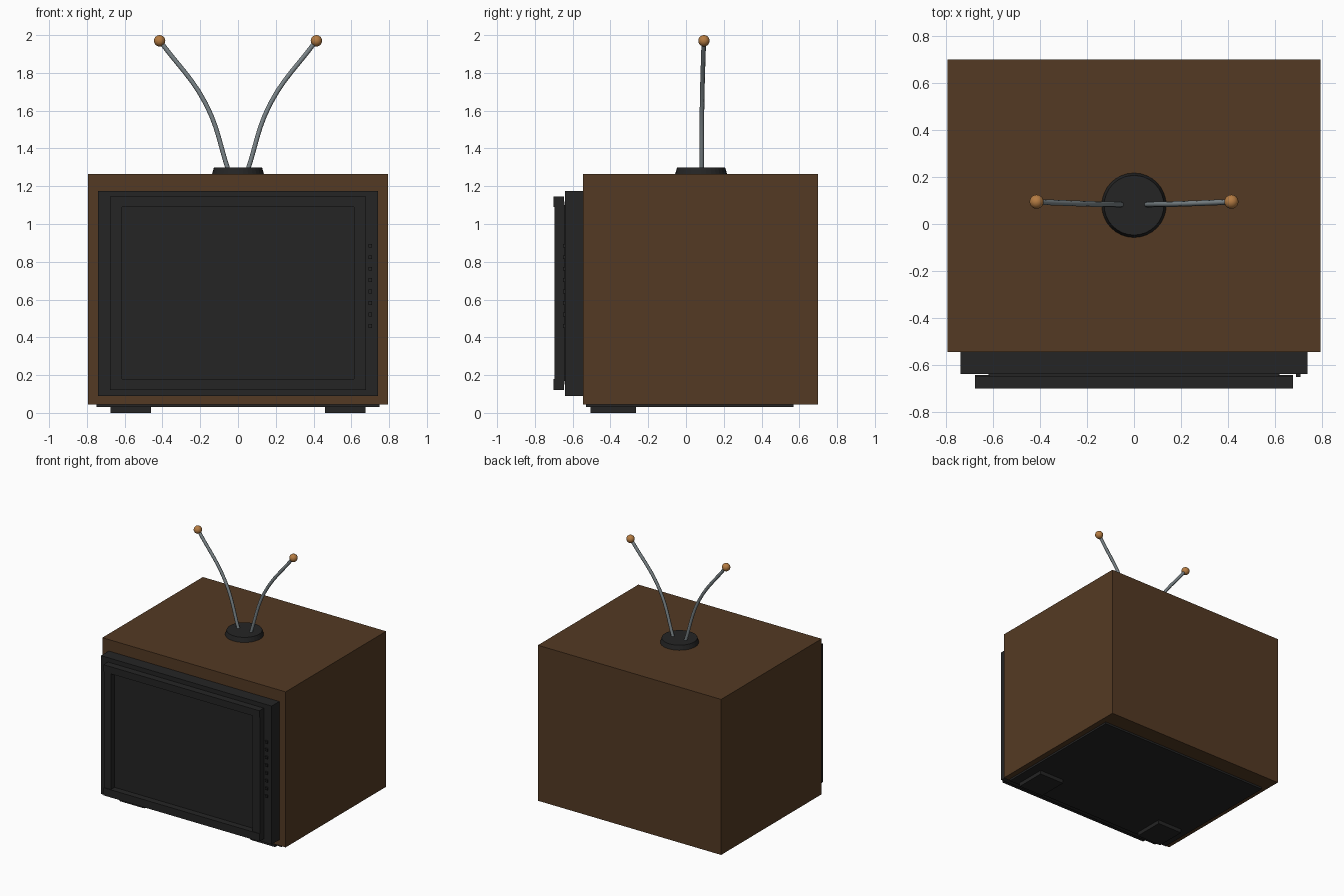
import bpy, bmesh
from mathutils import Vector

if "Cube" in bpy.data.objects:
    bpy.data.objects.remove(bpy.data.objects["Cube"], do_unlink=True)


def material(name, rgb, rough=0.6):
    m = bpy.data.materials.new(name)
    m.use_nodes = True
    m.diffuse_color = (*rgb, 1)
    bsdf = m.node_tree.nodes["Principled BSDF"]
    bsdf.inputs["Base Color"].default_value = (*rgb, 1)
    bsdf.inputs["Roughness"].default_value = rough
    return m


wood = material("walnut brown", (0.088, 0.042, 0.017))
black = material("black plastic", (0.018, 0.018, 0.018))
steel = material("grey steel", (0.2, 0.235, 0.25))
brass = material("brass", (0.46, 0.2, 0.055))


def finish(name, bm, mat, smooth=False):
    mesh = bpy.data.meshes.new(name)
    bm.to_mesh(mesh)
    bm.free()
    mesh.materials.append(mat)
    for p in mesh.polygons:
        p.use_smooth = smooth
    obj = bpy.data.objects.new(name, mesh)
    bpy.context.collection.objects.link(obj)
    return obj


def box(name, x, y, z, mat):
    """Box from (min, max) ranges along each axis."""
    bm = bmesh.new()
    bmesh.ops.create_cube(bm, size=1)
    lo, hi = Vector((x[0], y[0], z[0])), Vector((x[1], y[1], z[1]))
    for v in bm.verts:
        v.co = (lo + hi) / 2 + v.co * (hi - lo)
    return finish(name, bm, mat)


# Cabinet, front bezel and base
box("cabinet", (-0.795, 0.795), (-0.545, 0.70), (0.045, 1.265), wood)
box("front_bezel", (-0.74, 0.74), (-0.64, -0.545), (0.09, 1.175), black)
box("base_plate", (-0.75, 0.75), (-0.53, 0.57), (0.03, 0.045), black)

# Screen surround: top and bottom rails stand slightly proud of the side rails
box("screen", (-0.62, 0.62), (-0.652, -0.64), (0.17, 1.10), black)
box("screen_top_rail", (-0.677, 0.677), (-0.702, -0.647), (1.09, 1.145), black)
box("screen_bottom_rail", (-0.677, 0.677), (-0.702, -0.647), (0.12, 0.18), black)

for side, s in (("left", 1), ("right", -1)):
    xs = lambda a, b: tuple(sorted((s * a, s * b)))
    box(f"screen_{side}_rail", xs(0.615, 0.677), (-0.697, -0.643), (0.15, 1.12), black)
    box(f"{side}_foot", xs(0.46, 0.675), (-0.505, -0.265), (0, 0.03), black)

    # Bent aerial rod
    curve = bpy.data.curves.new(f"{side}_aerial_path", "CURVE")
    curve.dimensions = "3D"
    curve.bevel_depth = 0.012
    curve.bevel_resolution = 2
    curve.resolution_u = 6
    curve.use_fill_caps = True
    spline = curve.splines.new("BEZIER")
    path = [(0.05, 0.083, 1.28), (0.17, 0.085, 1.635), (0.41, 0.094, 1.965)]
    spline.bezier_points.add(len(path) - 1)
    for p, (x, y, z) in zip(spline.bezier_points, path):
        p.co = (s * x, y, z)
        p.handle_left_type = p.handle_right_type = "AUTO"
    curve.materials.append(steel)
    rod = bpy.data.objects.new(f"{side}_aerial_rod", curve)
    bpy.context.collection.objects.link(rod)

    # Ball tip
    bm = bmesh.new()
    bmesh.ops.create_uvsphere(bm, u_segments=20, v_segments=12, radius=0.03)
    bmesh.ops.translate(bm, vec=(s * 0.415, 0.095, 1.97), verts=bm.verts)
    finish(f"{side}_aerial_ball", bm, brass, True)

# Column of control buttons on the bezel
for i in range(8):
    z = 0.46 + i * 0.0607
    box(f"button_{i + 1}", (0.69, 0.71), (-0.652, -0.64), (z - 0.01, z + 0.01), black)

# Tapered round aerial base
bm = bmesh.new()
bmesh.ops.create_cone(bm, cap_ends=True, segments=32, radius1=0.138,
                      radius2=0.127, depth=0.037)
bmesh.ops.translate(bm, vec=(0, 0.08, 1.2815), verts=bm.verts)
finish("aerial_base", bm, black)
